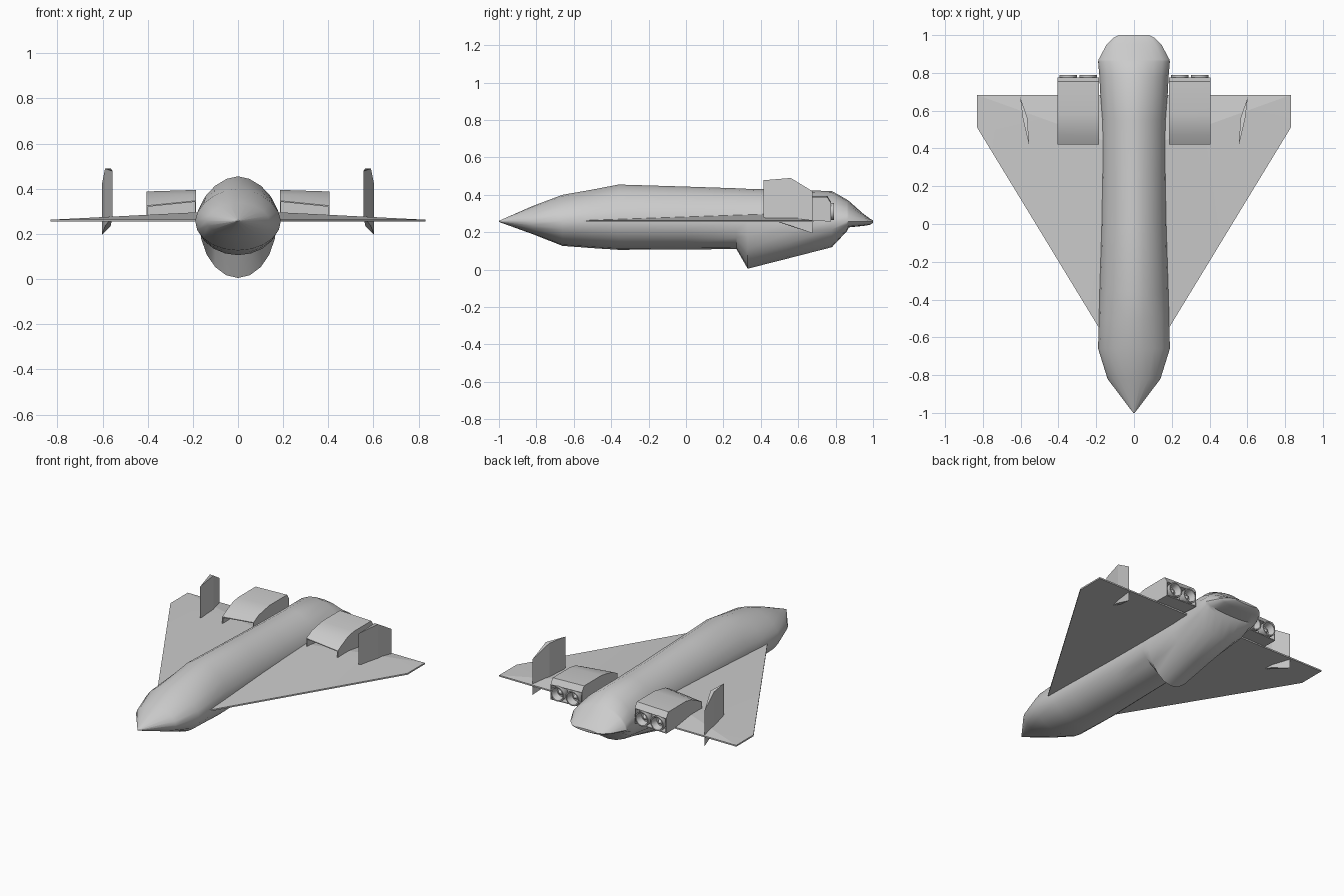
import bpy, bmesh, math
from mathutils import Matrix

if "Cube" in bpy.data.objects:
    bpy.data.objects.remove(bpy.data.objects["Cube"])


def finish(bm, name, angle=30, mirror=False):
    bmesh.ops.recalc_face_normals(bm, faces=bm.faces)
    me = bpy.data.meshes.new(name)
    bm.to_mesh(me)
    bm.free()
    me.polygons.foreach_set("use_smooth", [True] * len(me.polygons))
    me.set_sharp_from_angle(angle=math.radians(angle))
    ob = bpy.data.objects.new(name, me)
    bpy.context.collection.objects.link(ob)
    if mirror:
        ob.modifiers.new("mirror", 'MIRROR')
    return ob


def loft(bm, rings):
    """Skin closed rings of equal length and cap both ends."""
    vs = [[bm.verts.new(p) for p in r] for r in rings]
    n = len(vs[0])
    for a, b in zip(vs, vs[1:]):
        for i in range(n):
            j = (i + 1) % n
            bm.faces.new((a[i], a[j], b[j], b[i]))
    return bm.faces.new(vs[0]), bm.faces.new(vs[-1])


def body_ring(y, w, top, bot, mid=0.258, n=20):
    pts = []
    for i in range(n):
        a = 2 * math.pi * i / n
        c, s = math.cos(a), math.sin(a)
        e = 1.12 if s > 0 else 1.0          # upper half slightly egg shaped
        x = w * math.copysign(abs(c) ** e, c)
        h = (top - mid) if s > 0 else (mid - bot)
        pts.append((x, y, mid + h * math.copysign(abs(s) ** e, s)))
    return pts


# Fuselage with stepped belly pod: y, half width, top, bottom
sections = [
    (-1.0, 0.004, 0.261, 0.255), (-0.82, 0.14, 0.34, 0.19),
    (-0.66, 0.19, 0.40, 0.127), (-0.50, 0.187, 0.428, 0.115),
    (-0.36, 0.184, 0.455, 0.106), (0.0, 0.175, 0.444, 0.108),
    (0.27, 0.172, 0.435, 0.11), (0.33, 0.172, 0.432, 0.005),
    (0.55, 0.172, 0.427, 0.061), (0.78, 0.183, 0.42, 0.12),
    (0.86, 0.19, 0.375, 0.205), (0.87, 0.188, 0.368, 0.226),
    (0.95, 0.145, 0.297, 0.234), (0.985, 0.11, 0.272, 0.24),
    (1.0, 0.08, 0.264, 0.25)]
bm = bmesh.new()
loft(bm, [body_ring(*s) for s in sections])
finish(bm, "fuselage", 35)

# Delta wing: flat underside, top ridge near the root
bm = bmesh.new()
plan = [(0.10, -0.69), (0.83, 0.51), (0.83, 0.683), (0.10, 0.683)]
low = [bm.verts.new((x, y, 0.254)) for x, y in plan]
up = [bm.verts.new((x, y, 0.263)) for x, y in plan]
ridge = bm.verts.new((0.10, 0.42, 0.30))
bm.faces.new(low)
for i in range(4):
    j = (i + 1) % 4
    if i < 3:
        bm.faces.new((low[i], low[j], up[j], up[i]))
        if i != 1:
            bm.faces.new((up[i], up[j], ridge))
bm.faces.new((up[1], up[2], ridge))
bm.faces.new((low[3], low[0], up[0], ridge, up[3]))
finish(bm, "wing", 5, True)

# Engine pods: side profile swept across x, with recessed inlet and exhaust faces
prof = [(0.42, 0.27), (0.42, 0.335), (0.47, 0.362), (0.525, 0.382), (0.58, 0.392),
        (0.755, 0.392), (0.775, 0.36), (0.775, 0.262)]
bm = bmesh.new()
inner = [(0.185, y, z + (0.012 if y < 0.5 else 0.003)) for y, z in prof]
outer = [(0.405, y, z - (0.01 if y < 0.5 and z > 0.3 else 0.004)) for y, z in prof]
loft(bm, [inner, outer])
bmesh.ops.recalc_face_normals(bm, faces=bm.faces)
for sign, depth in ((-1, 0.10), (1, 0.04)):
    f = [q for q in bm.faces if q.normal.y * sign > 0.95][0]
    bmesh.ops.inset_individual(bm, faces=[f], thickness=0.007)
    r = bmesh.ops.extrude_discrete_faces(bm, faces=[f])
    for v in r["faces"][0].verts:
        v.co.y -= sign * depth
finish(bm, "engine_pod", 30, True)

# Twin exhaust nozzles: ring profile spun around y, ending in a centre cone
nozzle = [(0.036, 0.735), (0.046, 0.765), (0.046, 0.79), (0.039, 0.79),
          (0.028, 0.75), (0.018, 0.75), (0.001, 0.778)]
bm = bmesh.new()
for cx in (0.243, 0.349):
    rings = [[(cx + r * math.cos(t * math.pi / 8), y, 0.311 + r * math.sin(t * math.pi / 8))
              for t in range(16)] for r, y in nozzle]
    loft(bm, rings)
finish(bm, "exhaust_nozzles", 30, True)

# Toed-out tail fins with a diamond section, passing through the wing
bm = bmesh.new()


def fin_ring(z_le, z_mid, z_te):
    return [(0.555, 0.415, z_le), (0.589, 0.56, z_mid),
            (0.603, 0.675, z_te), (0.564, 0.56, z_mid)]


loft(bm, [fin_ring(0.28, 0.235, 0.195), fin_ring(0.478, 0.49, 0.42)])
finish(bm, "tail_fin", 5, True)
